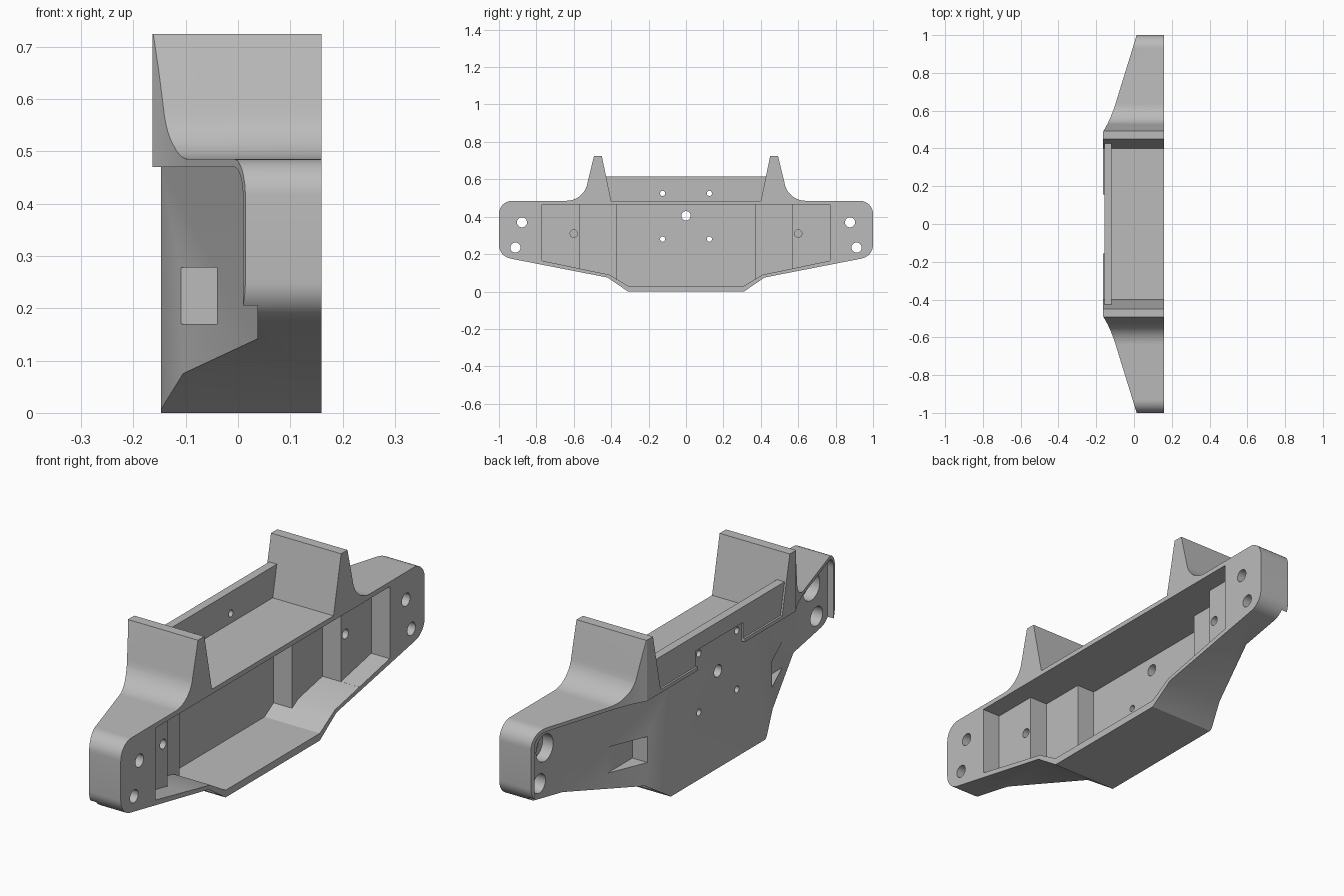
import bpy, bmesh
from math import sin, cos, radians

old = bpy.data.objects.get("Cube")
if old:
    bpy.data.objects.remove(old, do_unlink=True)

grey = bpy.data.materials.new("light_grey")
grey.use_nodes = True
colour = (0.5, 0.5, 0.5, 1)
grey.diffuse_color = colour
grey.node_tree.nodes["Principled BSDF"].inputs["Base Color"].default_value = colour


def arc(cy, cz, r, start, end, steps=10):
    angles = [radians(start + (end - start) * i / steps) for i in range(steps + 1)]
    return [(cy + r * cos(a), cz + r * sin(a)) for a in angles]


def mirrored(half):
    return half + [(-a, b) for a, b in reversed(half)]


def prism(name, outline, axis, lo, hi):
    """Extrude a (y, z) outline along x, or a (y, x) outline along z."""
    bm = bmesh.new()
    verts = [bm.verts.new((lo, a, b) if axis == "x" else (b, a, lo)) for a, b in outline]
    face = bm.faces.new(verts)
    top = bmesh.ops.extrude_face_region(bm, geom=[face])["geom"]
    shift = (hi - lo, 0, 0) if axis == "x" else (0, 0, hi - lo)
    bmesh.ops.translate(bm, vec=shift, verts=[v for v in top if isinstance(v, bmesh.types.BMVert)])
    bmesh.ops.recalc_face_normals(bm, faces=bm.faces)
    mesh = bpy.data.meshes.new(name)
    bm.to_mesh(mesh)
    bm.free()
    mesh.materials.append(grey)
    obj = bpy.data.objects.new(name, mesh)
    bpy.context.collection.objects.link(obj)
    return obj


def box(name, x, y, z):
    return prism(name, [(y[0], z[0]), (y[1], z[0]), (y[1], z[1]), (y[0], z[1])], "x", *x)


def combine(target, tool, operation):
    mod = target.modifiers.new("combine", "BOOLEAN")
    mod.operation = operation
    mod.solver = "EXACT"
    mod.object = tool
    bpy.context.view_layer.objects.active = target
    bpy.ops.object.modifier_apply(modifier=mod.name)
    bpy.data.objects.remove(tool, do_unlink=True)


def drill(target, y, z, r, lo=-1, hi=1):
    combine(target, prism("hole_cutter", arc(y, z, r, 0, 345, 23), "x", lo, hi), "DIFFERENCE")


# Bumper body: long outline with two horns, narrowed towards the ends
side = ([(0.31, 0), (0.42, 0.075)]
        + arc(0.925, 0.25, 0.075, -79, 0)
        + arc(0.93, 0.415, 0.07, 0, 90)
        + arc(0.64, 0.6, 0.115, 270, 188)
        + [(0.492, 0.724), (0.45, 0.724), (0.4, 0.485)])
body = prism("bumper_body", mirrored(side), "x", -0.3, 0.16)
plan = [(0.49, -0.163), (0.51, -0.151), (0.535, -0.138), (0.57, -0.122),
        (0.62, -0.103), (1, 0.014), (1.1, 0.045), (1.1, 0.3)]
combine(body, prism("plan_cutter", mirrored(plan), "z", -0.2, 1), "INTERSECT")

# Rear hollow below the top flange and inside the end rims
hollow = [(1.1, -0.1), (1.1, 0.2), (0.985, 0.2)] + arc(0.93, 0.415, 0.055, 0, 90)
recess = prism("recess_cutter", mirrored(hollow), "x", -0.5, 0.1)
core = [(0.32, -0.147), (0.76, 0.037), (1.2, 0.037), (1.2, 0.4)]
combine(recess, prism("core_cutter", mirrored(core), "z", -0.3, 0.8), "DIFFERENCE")
combine(body, recess, "DIFFERENCE")

# Upright plate between the horns, with a shallow mounting area
combine(body, box("plate", (-0.155, -0.12), (-0.427, 0.427), (0.475, 0.615)), "UNION")
combine(body, box("pad_cutter", (-0.3, -0.147), (-0.155, 0.155), (0.4, 0.55)), "DIFFERENCE")

# Stepped pockets, deepest in the middle
for width, low, depth in ((0.77, 0.165, 0.075), (0.57, 0.123, -0.01), (0.37, 0.066, -0.095)):
    half = [(0.31, 0.03)]
    if width > 0.41:
        half.append((0.41, 0.09))
    half += [(width, low), (width, 0.465)]
    combine(body, prism("pocket_cutter", mirrored(half), "x", depth, 0.3), "DIFFERENCE")

for s in (-1, 1):
    # Notches in the sloping rear faces
    ys = sorted((s * 0.41, s * 0.72))
    combine(body, box("notch_cutter", (-0.3, -0.04), ys, (0.17, 0.278)), "DIFFERENCE")
    # End bolt holes with counterbores
    drill(body, s * 0.877, 0.37, 0.027)
    drill(body, s * 0.912, 0.235, 0.027)
    drill(body, s * 0.877, 0.37, 0.056, -0.5, 0.085)
    drill(body, s * 0.912, 0.235, 0.04, -0.5, 0.085)
    # Blind holes and small plate holes
    drill(body, s * 0.6, 0.31, 0.02, 0.02, 0.2)
    for z in (0.28, 0.525):
        drill(body, s * 0.125, z, 0.014)
drill(body, 0, 0.405, 0.025)

bpy.ops.object.select_all(action="DESELECT")
body.select_set(True)
bpy.context.view_layer.objects.active = body
bpy.ops.object.shade_smooth_by_angle(angle=radians(25))
